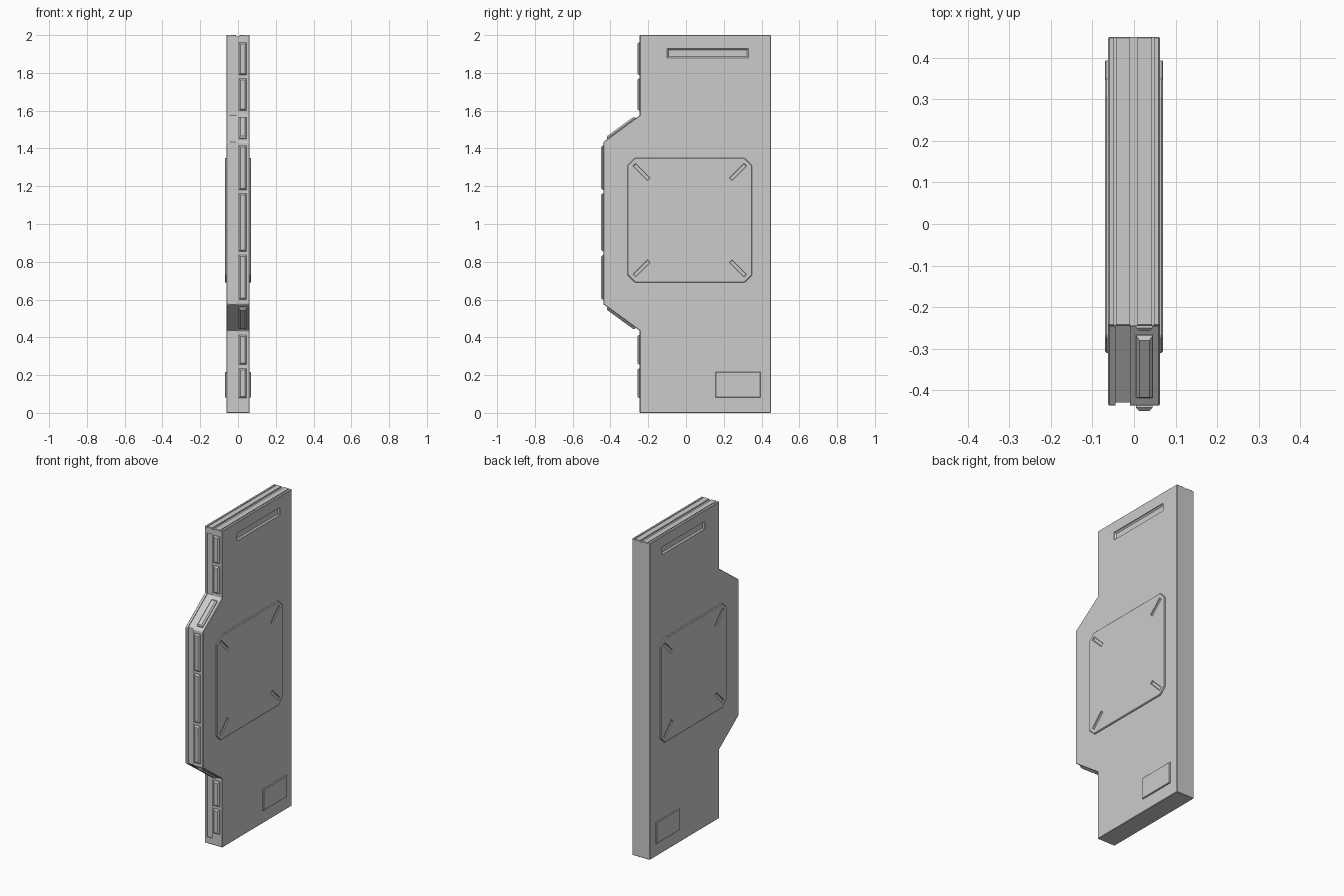
import bpy, bmesh
from mathutils import Vector as V

if "Cube" in bpy.data.objects:
    bpy.data.objects.remove(bpy.data.objects["Cube"])

HALF = 0.062           # half thickness of the slab
YF, YB = -0.245, -0.437  # narrow and bulged front edge


def make(name, verts, faces):
    me = bpy.data.meshes.new(name)
    me.from_pydata(verts, [], faces)
    bm = bmesh.new()
    bm.from_mesh(me)
    bmesh.ops.recalc_face_normals(bm, faces=bm.faces)
    bm.to_mesh(me)
    bm.free()
    ob = bpy.data.objects.new(name, me)
    bpy.context.collection.objects.link(ob)
    return ob


def prism(name, pts, x0, x1):
    """Extrude a y-z outline along x."""
    n = len(pts)
    verts = [(x, y, z) for x in (x0, x1) for y, z in pts]
    faces = [tuple(range(n)), tuple(range(n, 2 * n))]
    faces += [(i, (i + 1) % n, n + (i + 1) % n, n + i) for i in range(n)]
    return make(name, verts, faces)


def frustum(name, c, u, n, hu, hv, h, inset, back=0.004):
    """Block with chamfered top, standing on a surface at c with normal n."""
    c, u, n = V(c), V(u).normalized(), V(n).normalized()
    v = n.cross(u)
    verts = []
    for a, b, t in ((hu, hv, -back), (hu, hv, h - inset), (hu - inset, hv - inset, h)):
        verts += [c + u * a * i + v * b * j + n * t
                  for i, j in ((-1, -1), (1, -1), (1, 1), (-1, 1))]
    faces = [(0, 1, 2, 3), (8, 9, 10, 11)]
    for k in (0, 4):
        faces += [(k + i, k + (i + 1) % 4, k + 4 + (i + 1) % 4, k + 4 + i) for i in range(4)]
    return make(name, verts, faces)


def cut(target, cutter):
    m = target.modifiers.new("cut", 'BOOLEAN')
    m.operation, m.solver, m.object = 'DIFFERENCE', 'EXACT', cutter
    cutter.hide_render = True
    cutter.hide_viewport = True
    cutter.display_type = 'WIRE'


def bevel(ob, w):
    m = ob.modifiers.new("bevel", 'BEVEL')
    m.width, m.segments, m.limit_method = w, 1, 'ANGLE'


# Slab body with bulged front
front = [(YF, 0.435), (YB, 0.575), (YB, 1.435), (YF, 1.575)]
body = prism("slab_body", [(0.45, 0), (YF, 0)] + front + [(YF, 2), (0.45, 2)], -HALF, HALF)
bevel(body, 0.003)

# Long groove following the front edge
path = [(YF, 0.04)] + front + [(YF, 1.96)]
groove = [(y - 0.02, z) for y, z in path] + [(y + 0.007, z) for y, z in reversed(path)]
cut(body, prism("front_groove_cutter", groove, -0.045, -0.01))

# Grooves along the top edge
for x0, x1, d in ((-0.01, 0.008, 0.008), (-0.048, -0.043, 0.005), (0.043, 0.048, 0.005)):
    pts = [(-0.5, 2 - d), (0.5, 2 - d), (0.5, 2.02), (-0.5, 2.02)]
    cut(body, prism("top_groove_cutter", pts, x0, x1))

# Tabs along the straight front edges
for y, z0, z1 in ((YF, 0.08, 0.235), (YF, 0.255, 0.412), (YB, 0.60, 0.835), (YB, 0.855, 1.162),
                  (YB, 1.18, 1.415), (YF, 1.60, 1.77), (YF, 1.79, 1.96)):
    frustum("front_tab", (0.025, y, (z0 + z1) / 2), (0, 0, 1), (0, -1, 0),
            (z1 - z0) / 2, 0.02, 0.013, 0.008)

# Tabs on the two slopes
for s in (-1, 1):
    frustum("slope_tab", (0.025, (YF + YB) / 2, 1.005 + s * 0.5), (0, 0.192, s * 0.14),
            (0, -0.14, s * 0.192), 0.093, 0.02, 0.013, 0.008)

# Details repeated on both broad sides
for s in (-1, 1):
    n = (s, 0, 0)
    # Raised centre panel with clipped corners
    y0, y1, z0, z1, c = -0.31, 0.35, 0.69, 1.35, 0.04
    outline = [(y0 + c, z0), (y1 - c, z0), (y1, z0 + c), (y1, z1 - c),
               (y1 - c, z1), (y0 + c, z1), (y0, z1 - c), (y0, z0 + c)]
    panel = prism("side_panel", outline, s * 0.058, s * 0.07)
    bevel(panel, 0.004)
    # Diagonal corner slots in the panel
    for a in (-1, 1):
        for b in (-1, 1):
            cut(panel, frustum("corner_slot_cutter", (s * 0.07, 0.02 + a * 0.255, 1.02 + b * 0.255),
                               (0, a, b), (-s, 0, 0), 0.055, 0.011, 0.007, 0.003))
    # Recessed slot near the top
    cut(body, frustum("top_slot_cutter", (s * HALF, 0.115, 1.905), (0, 1, 0), (-s, 0, 0),
                      0.215, 0.025, 0.012, 0.008))
    # Raised plate near the bottom
    frustum("lower_plate", (s * HALF, 0.275, 0.149), (0, 1, 0), n, 0.119, 0.067, 0.008, 0.003)
